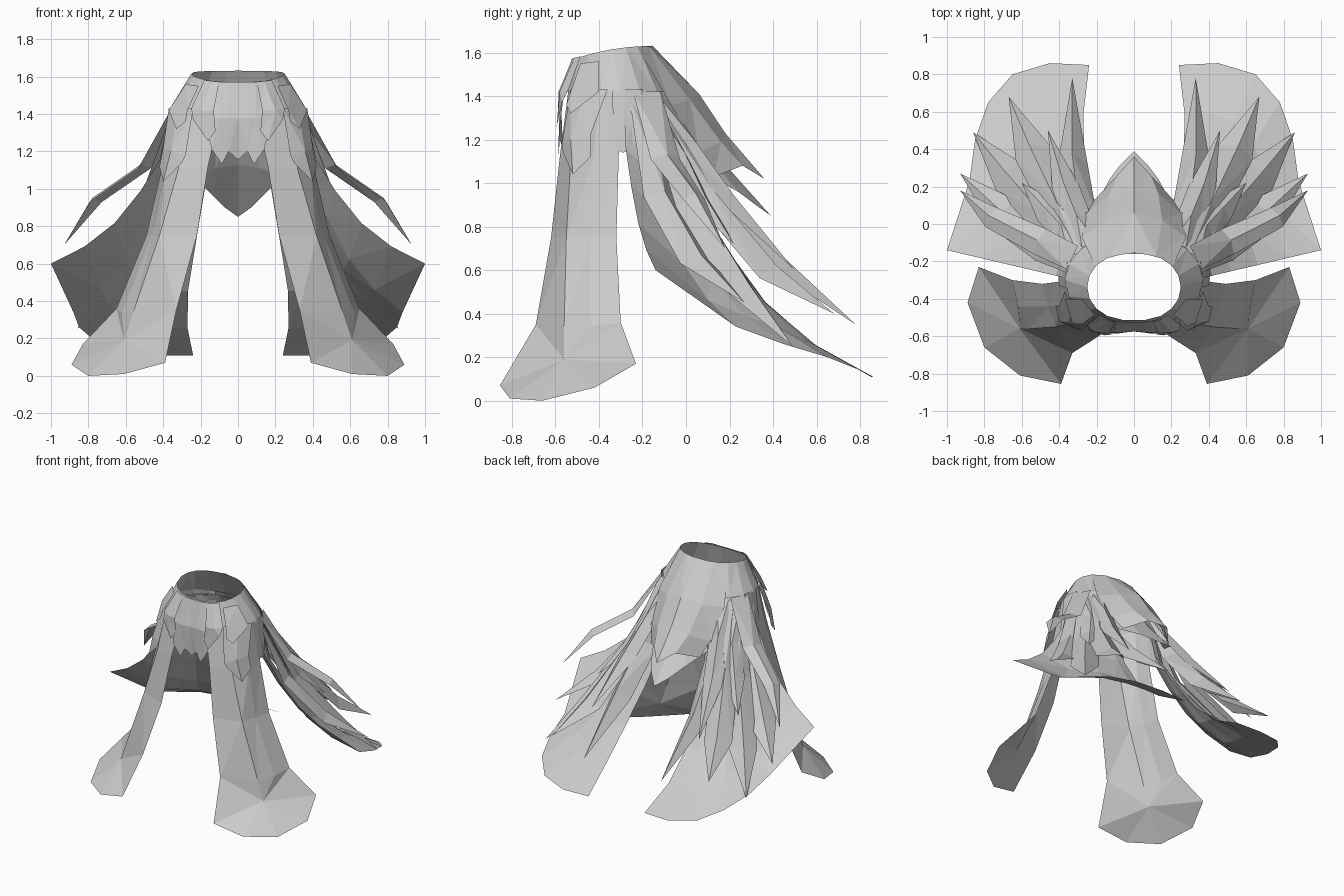
import bpy, bmesh, math
from mathutils import Vector

if "Cube" in bpy.data.objects:
    bpy.data.objects.remove(bpy.data.objects["Cube"], do_unlink=True)

GREY = (0.6, 0.6, 0.6, 1)
cloth = bpy.data.materials.new("grey cloth")
cloth.use_nodes = True
cloth.diffuse_color = GREY
cloth.node_tree.nodes["Principled BSDF"].inputs["Base Color"].default_value = GREY

CORE = Vector((0, -0.3, 0.2))  # cloth always faces away from this point


def sheet(name, rows, mirror=True):
    """Open cloth surface through rows of points, mirrored across x."""
    bm = bmesh.new()
    grid = [[bm.verts.new(p) for p in row] for row in rows]
    for a, b in zip(grid, grid[1:]):
        for i in range(len(a) - 1):
            bm.faces.new((a[i], b[i], b[i + 1], a[i + 1]))
    bmesh.ops.remove_doubles(bm, verts=bm.verts[:], dist=0.0005)
    bmesh.ops.triangulate(bm, faces=bm.faces[:])
    bm.normal_update()
    if sum(f.normal.dot(f.calc_center_median() - CORE) * f.calc_area() for f in bm.faces) < 0:
        bmesh.ops.reverse_faces(bm, faces=bm.faces[:])
    mesh = bpy.data.meshes.new(name)
    bm.to_mesh(mesh)
    bm.free()
    mesh.materials.append(cloth)
    ob = bpy.data.objects.new(name, mesh)
    bpy.context.collection.objects.link(ob)
    if mirror:
        ob.modifiers.new("Mirror", "MIRROR").merge_threshold = 0.0005


def feather(name, path, widths, fold):
    """Pointed strip with a raised centre fold and drooping edges."""
    pts = [Vector(p) for p in path]
    rows = []
    for i, p in enumerate(pts):
        along = pts[min(i + 1, len(pts) - 1)] - pts[max(i - 1, 0)]
        side = along.cross(Vector((0, 0, 1))).normalized() * widths[i]
        lift = side.cross(along).normalized() * (fold if 0 < i < len(pts) - 1 else 0)
        rows.append([p - side - lift, p + lift, p + side - lift])
    sheet(name, rows)


# Waistband: a tilted ring that widens downwards
SEG = 18
top, low = [], []
for i in range(SEG + 1):
    a = 2 * math.pi * i / SEG
    c, s = math.cos(a), math.sin(a)
    squared = math.copysign(abs(c) ** 0.8, c)
    top.append((0.25 * squared, -0.337 + 0.178 * s, 1.615 + 0.03 * s - 0.015 * s * s))
    low.append((0.37 * c, -0.30 + 0.26 * s, 1.42))
sheet("waistband", [top, low], mirror=False)

# Front panels: long strips ending in a broad flare
sheet("front_panel", [
    [(0.09, -0.54, 1.43), (0.27, -0.48, 1.43), (0.34, -0.39, 1.43), (0.36, -0.30, 1.43)],
    [(0.16, -0.58, 1.12), (0.32, -0.53, 1.10), (0.39, -0.43, 1.10), (0.41, -0.31, 1.10)],
    [(0.22, -0.62, 0.75), (0.42, -0.55, 0.75), (0.46, -0.44, 0.75), (0.49, -0.32, 0.75)],
    [(0.33, -0.69, 0.35), (0.56, -0.56, 0.34), (0.62, -0.44, 0.34), (0.65, -0.30, 0.36)],
])
flare_rim = [(0.33, -0.69, 0.35), (0.39, -0.855, 0.07), (0.61, -0.81, 0.01), (0.80, -0.66, 0.0),
             (0.89, -0.42, 0.06), (0.83, -0.23, 0.17), (0.65, -0.30, 0.36),
             (0.62, -0.44, 0.34), (0.56, -0.56, 0.34), (0.33, -0.69, 0.35)]
sheet("front_panel_flare", [[(0.61, -0.56, 0.19)] * len(flare_rim), flare_rim])

# Hip cloth joining the front panels to the cape
sheet("hip_cloth", [
    [(0.36, -0.34, 1.43), (0.365, -0.28, 1.43), (0.355, -0.20, 1.43)],
    [(0.40, -0.33, 1.16), (0.405, -0.29, 1.14), (0.40, -0.24, 1.16)],
])

# Side and back cape: every column sweeps from the waist to the hem
cape_top = [(0.15, -0.065), (0.20, -0.08), (0.23, -0.11), (0.28, -0.14),
            (0.31, -0.18), (0.34, -0.22), (0.36, -0.29)]
cape_hem = [(0.24, 0.85, 0.11), (0.45, 0.86, 0.11), (0.65, 0.80, 0.14), (0.78, 0.65, 0.20),
            (0.85, 0.45, 0.26), (0.88, 0.23, 0.34), (1.0, -0.14, 0.60)]
inner_bulge = [0, 0.02, 0.05, 0.075, 0.055, 0]
sweep = [(0, 0), (0.09, 0.33), (0.25, 0.53), (0.47, 0.74), (0.72, 0.89), (1, 1)]
cape = []
for (out, down), bulge in zip(sweep, inner_bulge):
    row = [(t[0] + (h[0] - t[0]) * out, t[1] + (h[1] - t[1]) * out, 1.43 + (h[2] - 1.43) * down)
           for t, h in zip(cape_top, cape_hem)]
    for col, share in ((0, 1), (1, 0.5)):
        x, y, z = row[col]
        row[col] = (x + bulge * share, y, z)
    cape.append(row)
sheet("cape", cape)

# Pointed centre flaps at the back, in two layers
sheet("back_flap_upper", [
    [(0, -0.155, 1.632), (0.12, -0.17, 1.628), (0.21, -0.22, 1.62)],
    [(0, 0.06, 1.41), (0.15, 0.02, 1.38), (0.28, -0.07, 1.36)],
    [(0, 0.18, 1.23), (0.13, 0.16, 1.19), (0.25, 0.06, 1.14)],
    [(0, 0.36, 1.02), (0.09, 0.26, 1.08), (0.21, 0.13, 1.03)],
])
sheet("back_flap_lower", [
    [(0, -0.05, 1.40), (0.12, -0.06, 1.40), (0.21, -0.09, 1.40)],
    [(0, 0.14, 1.13), (0.12, 0.11, 1.11), (0.24, 0.04, 1.07)],
    [(0, 0.39, 0.85), (0.07, 0.32, 0.90), (0.13, 0.24, 0.96)],
])

# Broad feathers lying over the cape, with a shorter layer above
LONG, SHORT = (0.05, 0.09, 0.10, 0), (0.04, 0.07, 0.075, 0)
feathers = {
    "feather_inner": ([(0.20, -0.09, 1.40), (0.29, 0.08, 1.00), (0.33, 0.35, 0.69), (0.33, 0.78, 0.35)],
                      (0.05, 0.08, 0.08, 0), 0.045),
    "feather_middle": ([(0.26, -0.13, 1.40), (0.40, 0.09, 0.96), (0.55, 0.40, 0.59), (0.67, 0.68, 0.40)], LONG, 0.035),
    "feather_outer": ([(0.30, -0.17, 1.40), (0.47, 0.03, 0.91), (0.68, 0.27, 0.52), (0.86, 0.49, 0.25)], LONG, 0.03),
    "feather_side": ([(0.33, -0.22, 1.40), (0.49, -0.11, 0.95), (0.70, 0.06, 0.65), (0.93, 0.27, 0.45)], LONG, 0.025),
    "feather_short_inner": ([(0.24, -0.11, 1.40), (0.30, 0.03, 1.17), (0.37, 0.20, 0.93), (0.46, 0.50, 0.60)], SHORT, 0.025),
    "feather_short_outer": ([(0.31, -0.16, 1.40), (0.38, -0.02, 1.13), (0.47, 0.08, 0.92), (0.60, 0.22, 0.72)], SHORT, 0.02),
    "side_wisp": ([(0.33, -0.18, 1.42), (0.51, -0.09, 1.12), (0.77, 0.04, 0.94), (0.93, 0.18, 0.70)],
                  (0.07, 0.075, 0.06, 0), 0.015),
}
for name, (path, widths, fold) in feathers.items():
    feather(name, path, widths, fold)

# Front bib with a jagged hem
sheet("front_bib", [
    [(0, -0.525, 1.570), (0.05, -0.524, 1.570), (0.09, -0.520, 1.571), (0.14, -0.505, 1.574)],
    [(0, -0.575, 1.38), (0.06, -0.58, 1.38), (0.10, -0.58, 1.38), (0.18, -0.565, 1.38)],
    [(0, -0.565, 1.155), (0.05, -0.58, 1.20), (0.085, -0.585, 1.13), (0.14, -0.585, 1.21)],
])

# Petals beside the bib and over the hips
sheet("bib_petal", [
    [(0.10, -0.523, 1.572), (0.14, -0.512, 1.576), (0.18, -0.485, 1.582)],
    [(0.13, -0.585, 1.42), (0.20, -0.58, 1.42), (0.25, -0.54, 1.43)],
    [(0.12, -0.59, 1.31), (0.16, -0.595, 1.255), (0.24, -0.57, 1.37)],
])
sheet("hip_petal", [
    [(0.24, -0.53, 1.43), (0.32, -0.46, 1.43), (0.37, -0.36, 1.43)],
    [(0.28, -0.57, 1.18), (0.36, -0.53, 1.20), (0.40, -0.44, 1.22)],
    [(0.30, -0.565, 1.14), (0.40, -0.52, 1.04), (0.42, -0.44, 1.12)],
])
sheet("band_tab", [
    [(0.21, -0.485, 1.55), (0.28, -0.40, 1.56)],
    [(0.27, -0.53, 1.42), (0.37, -0.40, 1.42)],
    [(0.28, -0.55, 1.36), (0.33, -0.53, 1.32)],
])
